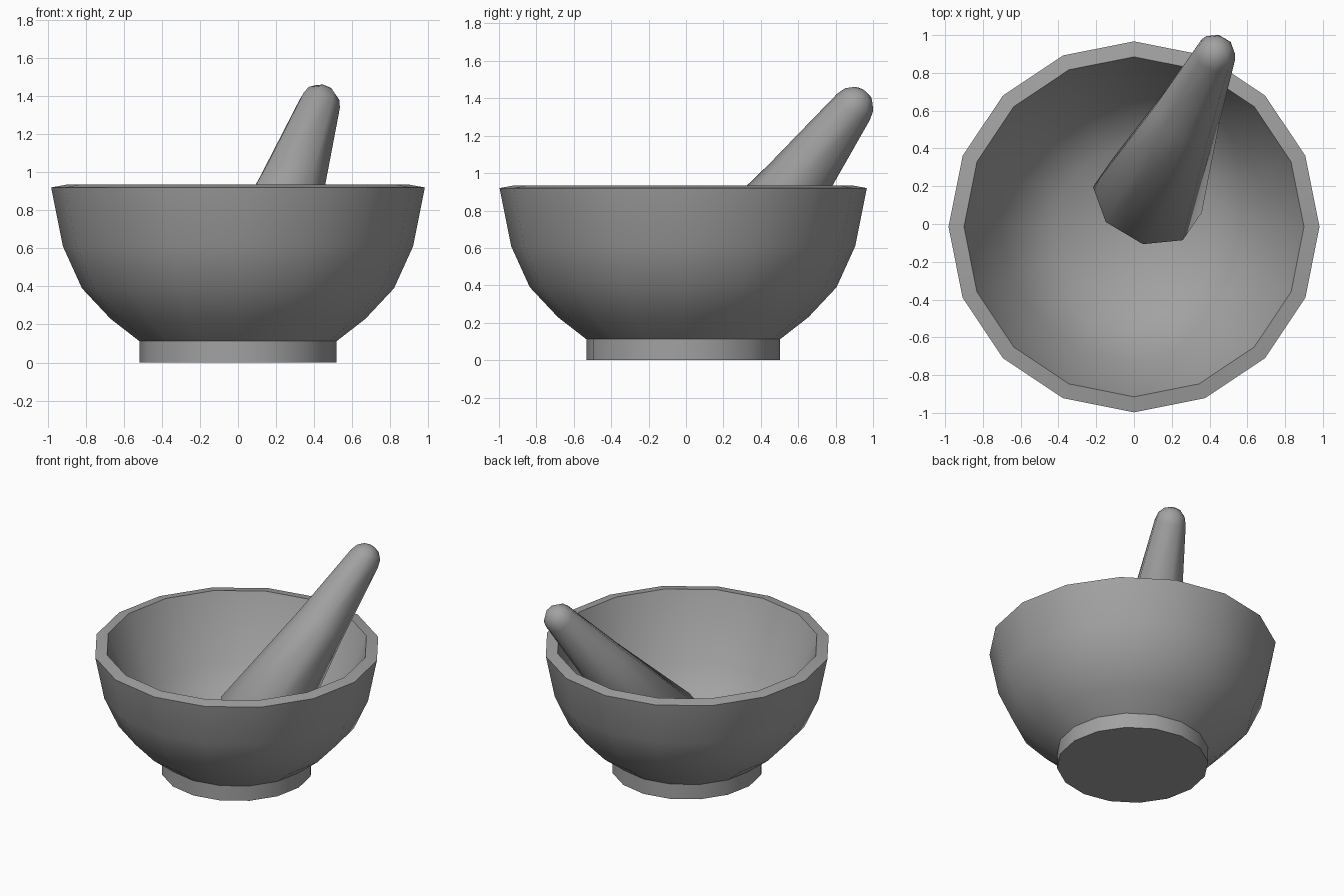
import bpy
import bmesh
import math
from mathutils import Vector, Matrix

default = bpy.data.objects.get("Cube")
if default:
    bpy.data.objects.remove(default, do_unlink=True)

# One stone grey for everything
stone = bpy.data.materials.new("stone_grey")
grey = (0.36, 0.36, 0.36, 1.0)
stone.use_nodes = True
stone.diffuse_color = grey
stone.node_tree.nodes["Principled BSDF"].inputs["Base Color"].default_value = grey


def lathe(name, profile, sides, turn=0.0, matrix=Matrix(), smooth=50):
    """Revolve (radius, height) points around local z and cap both ends."""
    bm = bmesh.new()
    angles = [turn + math.tau * i / sides for i in range(sides)]
    rings = [[bm.verts.new((r * math.cos(a), r * math.sin(a), z)) for a in angles]
             for r, z in profile]
    for low, high in zip(rings, rings[1:]):
        for i in range(sides):
            j = (i + 1) % sides
            bm.faces.new((low[i], low[j], high[j], high[i]))
    bm.faces.new(rings[0][::-1])
    bm.faces.new(rings[-1])
    bmesh.ops.recalc_face_normals(bm, faces=bm.faces)
    mesh = bpy.data.meshes.new(name)
    bm.to_mesh(mesh)
    bm.free()
    mesh.materials.append(stone)
    obj = bpy.data.objects.new(name, mesh)
    bpy.context.collection.objects.link(obj)
    obj.matrix_world = matrix
    bpy.ops.object.select_all(action="DESELECT")
    obj.select_set(True)
    bpy.context.view_layer.objects.active = obj
    bpy.ops.object.shade_smooth_by_angle(angle=math.radians(smooth))
    return obj


# Mortar: foot, outer wall, sloped rim, inner wall and flat floor
mortar_profile = [
    (0.518, 0), (0.518, 0.112),
    (0.67, 0.23), (0.82, 0.39), (0.92, 0.61), (0.982, 0.92),
    (0.9, 0.935), (0.71, 0.46), (0.42, 0.19),
]
lathe("mortar_bowl", mortar_profile, 16, matrix=Matrix.Translation((0, -0.015, 0)))

# Pestle: tapered octagonal shaft with domed ends, leaning on the back of the rim
pestle_profile = [
    (0.14, -0.9), (0.235, -0.86), (0.3, -0.79),
    (0.178, 0), (0.112, 0.54), (0.096, 0.59), (0.06, 0.628), (0.02, 0.642),
]
axis = Vector((0.268, 0.577, 0.77)).normalized()
side = Vector((axis.y, -axis.x, 0)).normalized()
back = axis.cross(side)
frame = Matrix((side, back, axis)).transposed().to_4x4()
lean = Matrix.Translation((0.283, 0.585, 0.94)) @ frame
lathe("pestle", pestle_profile, 8, turn=math.radians(15), matrix=lean)
